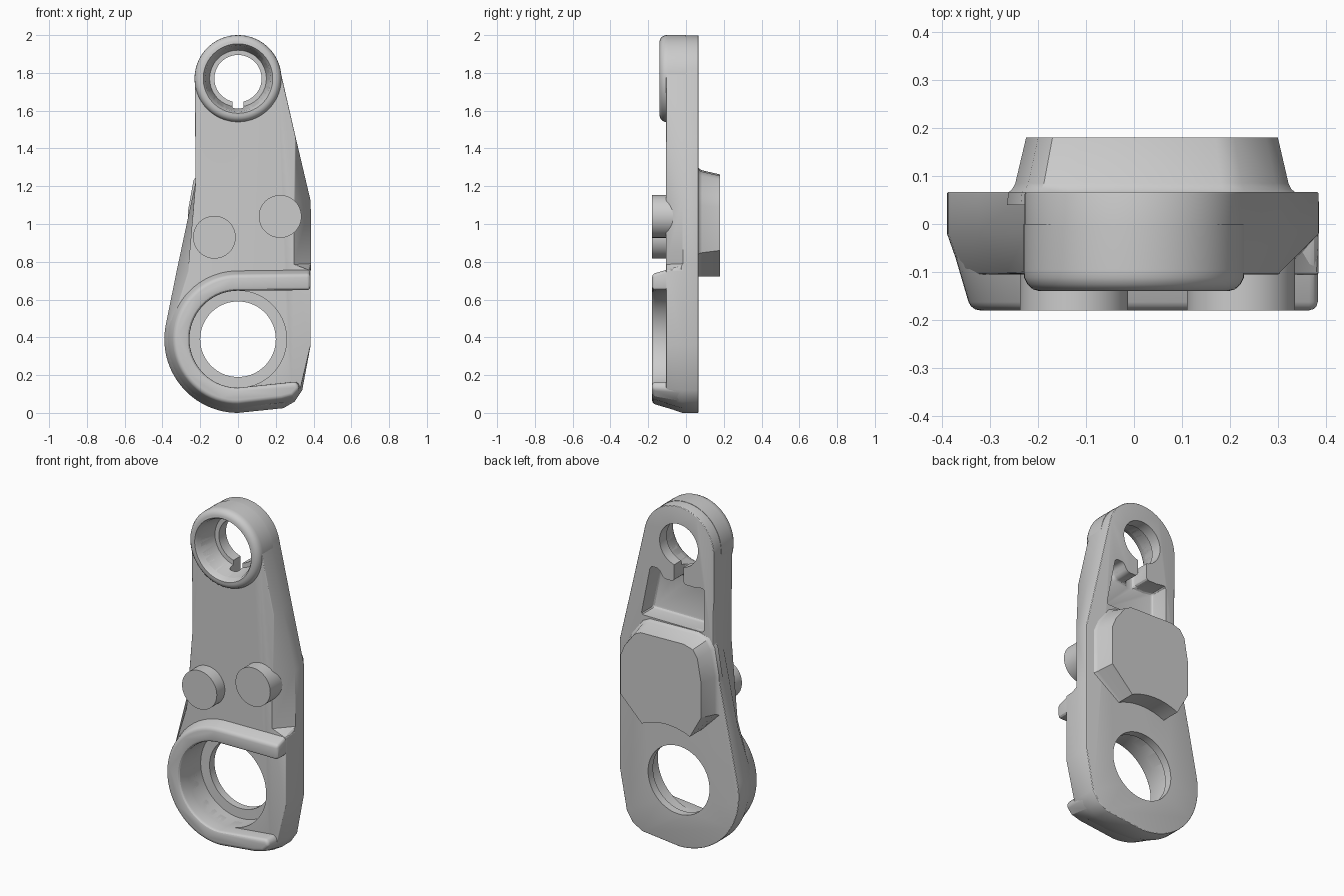
import bpy, bmesh
from math import sin, cos, radians

if "Cube" in bpy.data.objects:
    bpy.data.objects.remove(bpy.data.objects["Cube"])


def arc(cx, cz, r, a0, a1, n):
    """Points on an arc in the x-z plane, angles in degrees."""
    out = []
    for i in range(n + 1):
        a = radians(a0 + (a1 - a0) * i / n)
        out.append((cx + r * cos(a), cz + r * sin(a)))
    return out


def loft(name, sections, bevel=0, limit=30):
    """Join matching x-z outlines, each at its own y, into a closed solid."""
    bm = bmesh.new()
    rings = [[bm.verts.new((x, y, z)) for x, z in pts] for y, pts in sections]
    for a, b in zip(rings, rings[1:]):
        for i in range(len(a)):
            j = (i + 1) % len(a)
            bm.faces.new((a[i], a[j], b[j], b[i]))
    bm.faces.new(rings[0])
    bm.faces.new(rings[-1][::-1])
    bmesh.ops.recalc_face_normals(bm, faces=bm.faces)
    mesh = bpy.data.meshes.new(name)
    bm.to_mesh(mesh)
    bm.free()
    ob = bpy.data.objects.new(name, mesh)
    bpy.context.collection.objects.link(ob)
    if bevel:
        m = ob.modifiers.new("rounding", 'BEVEL')
        m.width, m.segments = bevel, 3
        m.limit_method, m.angle_limit = 'ANGLE', radians(limit)
    return ob


def turned(name, cx, cz, profile, n=72):
    """Solid of revolution around a y-parallel axis, profile of (y, radius)."""
    return loft(name, [(y, arc(cx, cz, r, 0, 360 * (n - 1) / n, n - 1)) for y, r in profile])


def cut(ob, cutter):
    m = ob.modifiers.new("cut", 'BOOLEAN')
    m.operation, m.object, m.solver = 'DIFFERENCE', cutter, 'EXACT'
    cutter.hide_render = True


# arm plate, with front chamfers on the sides and a tapered lower end
top_arc = arc(0, 1.77, .228, 13, 180, 40)
outer = top_arc + [(-.225, 1.22), (-.325, .75)] + arc(0, .39, .39, 168, 270, 24) + [
    (.24, .025), (.30, .06), (.34, .12), (.385, .36), (.385, .755), (.385, .785),
    (.385, 1.12), (.305, 1.46)]
front = top_arc + [(-.225, 1.22), (-.262, .75)] + arc(0, .39, .36, 168, 270, 24) + [
    (.235, .05), (.29, .08), (.33, .13), (.385, .36), (.385, .755), (.30, .785),
    (.30, 1.12), (.305, 1.46)]
plate = loft("arm_plate", [(.067, outer), (-.02, outer), (-.105, front)], .012, 50)

# raised round boss at the top
boss = turned("top_boss", 0, 1.77, [(.0, .23), (-.095, .23), (-.112, .229), (-.126, .222),
                                    (-.136, .211), (-.14, .197)])

# C-shaped collar around the large bore
inner = arc(0, .39, .257, 270, 90, 36)
collar_base = [(.385, .785)] + arc(0, .39, .39, 90, 270, 36) + [
    (.24, .025), (.30, .06), (.34, .12), (.32, .168)] + inner + [(.385, .65)]
collar_rim = [(.383, .735)] + arc(0, .39, .34, 90, 270, 36) + [
    (.23, .075), (.29, .09), (.328, .13), (.31, .165)] + inner + [(.383, .65)]
loft("bore_collar", [(-.01, collar_base), (-.18, collar_rim)], .018, 40)

# two front pins
turned("left_pin", -.125, .93, [(-.18, .113), (-.05, .113)])
turned("right_pin", .223, 1.04, [(-.18, .113), (0, .113)])

# tapered back pad, hollowed along the bottom by an arc around the bore
pad_top = [(.30, .86), (.30, 1.09), (.275, 1.15), (.21, 1.235), (.17, 1.255), (-.11, 1.262),
           (-.17, 1.245), (-.20, 1.20), (-.225, 1.06), (-.225, .86)]
pad_arc = arc(0, .39, .37, 114, 64, 14)


def pad_outline(s):
    return [(.04 + (x - .04) * s, 1 + (z - 1) * s) for x, z in pad_top] + pad_arc


loft("back_pad", [(.04, pad_outline(1.15)), (.066, pad_outline(1.14)), (.072, pad_outline(1.11)),
                  (.085, pad_outline(1.085)), (.18, pad_outline(1))])

# bores and the slotted back pocket
top_bore = turned("top_bore_cutter", 0, 1.77, [(-.3, .192), (-.14, .184), (-.125, .174),
                                               (.0, .15), (.001, .125), (.2, .125)])
low_bore = turned("low_bore_cutter", 0, .39, [(-.3, .257), (.02, .257), (.021, .2), (.2, .2)])
pocket = loft("pocket_cutter", [(y, [
    (-.165, 1.30), (.245, 1.30), (.185, 1.60), (.13, 1.60), (.10, 1.55), (.03, 1.55),
    (.03, 1.70), (-.03, 1.70), (-.03, 1.55), (-.10, 1.55), (-.165, 1.56)])
    for y in (-.045, .15)], .018, 25)
for ob, cutters in ((plate, (top_bore, low_bore, pocket)), (boss, (top_bore, pocket))):
    for c in cutters:
        cut(ob, c)

# bake modifiers, shade, and drop the cutters
parts = [o for o in bpy.data.objects if not o.hide_render]
bpy.ops.object.select_all(action='DESELECT')
for o in parts:
    o.select_set(True)
bpy.context.view_layer.objects.active = plate
bpy.ops.object.convert(target='MESH')
bpy.ops.object.shade_smooth_by_angle(angle=radians(28))
for c in (top_bore, low_bore, pocket):
    bpy.data.objects.remove(c)
